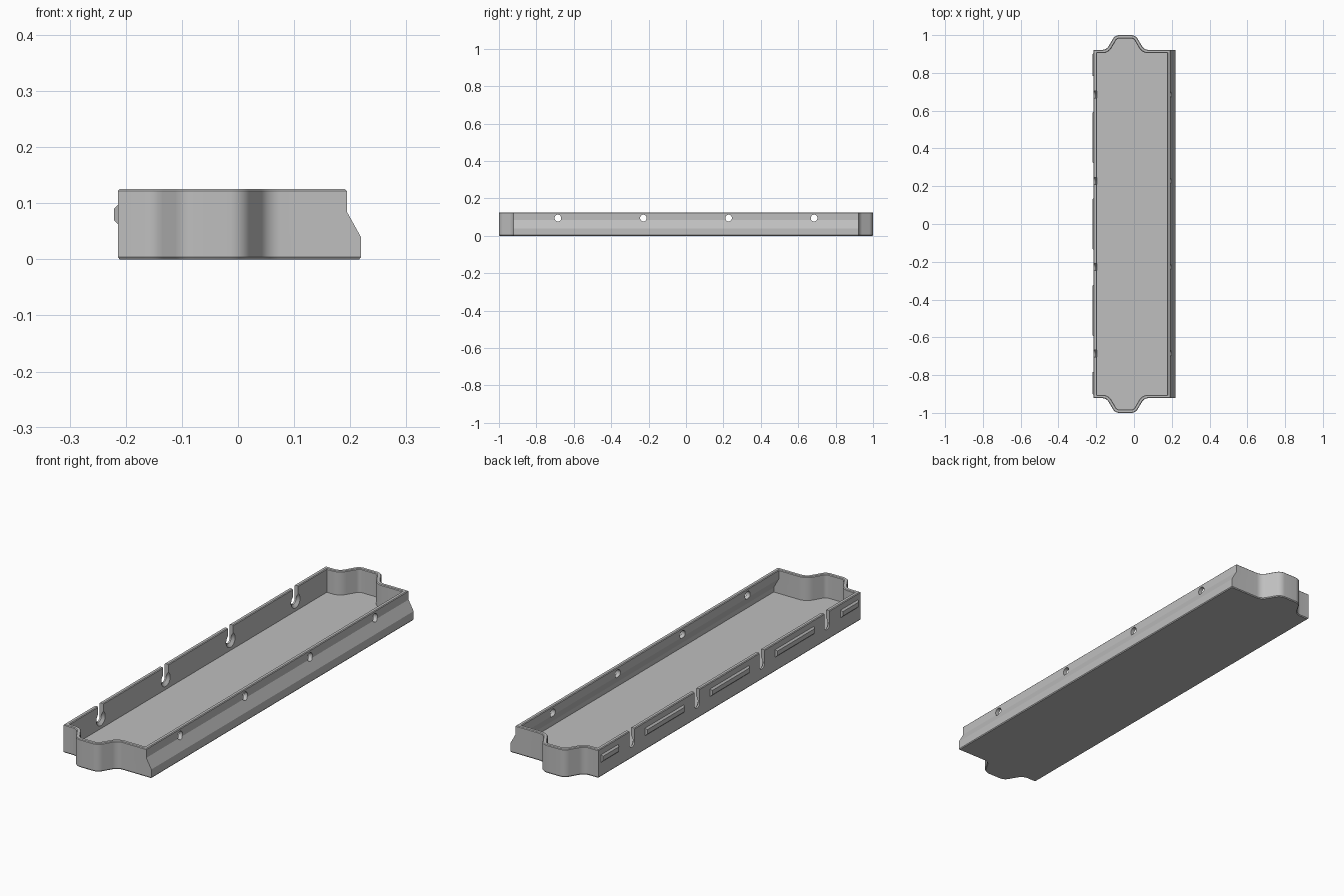
import bpy, bmesh, math
from mathutils import Vector, Matrix

cube = bpy.data.objects.get("Cube")
if cube:
    bpy.data.objects.remove(cube, do_unlink=True)

gray = bpy.data.materials.new("plain gray")
gray.use_nodes = True
COLOR = (0.52, 0.52, 0.52, 1)
gray.diffuse_color = COLOR
gray.node_tree.nodes["Principled BSDF"].inputs["Base Color"].default_value = COLOR

WALL, LEFT, END = 0.018, -0.214, 0.922
BUMP_X, FILLET = -0.046, 0.04
HOLE_YS = [-0.685, -0.228, 0.228, 0.685]
HOLE_R = 0.018


def make_object(name, bm):
    bmesh.ops.recalc_face_normals(bm, faces=bm.faces)
    mesh = bpy.data.meshes.new(name)
    bm.to_mesh(mesh)
    bm.free()
    mesh.materials.append(gray)
    obj = bpy.data.objects.new(name, mesh)
    bpy.context.collection.objects.link(obj)
    return obj


def plan(inset, right):
    """Counter-clockwise tray outline, moved inward, with rounded end bumps."""
    half = [(LEFT, 0), (BUMP_X - 0.1, FILLET), (BUMP_X - 0.054, FILLET),
            (BUMP_X + 0.054, FILLET), (BUMP_X + 0.1, FILLET), (right, 0)]
    ys = [END, END, 1.0, 1.0, END, END]
    corners = [(Vector((x, -y)), r) for (x, r), y in zip(half, ys)]
    corners += [(Vector((x, y)), r) for (x, r), y in zip(half[::-1], ys)]
    points = []
    for i, (p, r) in enumerate(corners):
        a = (p - corners[i - 1][0]).normalized()
        b = (corners[(i + 1) % len(corners)][0] - p).normalized()
        turn = math.atan2(a.cross(b), a.dot(b))
        side = 1 if turn > 0 else -1
        na, nb = Vector((-a.y, a.x)), Vector((-b.y, b.x))
        miter = (na + nb) / (1 + na.dot(nb))
        if r == 0:
            points.append(p + miter * inset)
            continue
        # Concentric arc round the corner
        center = p + miter * r * side
        radius = r - inset * side
        for k in range(9):
            n = Matrix.Rotation(turn * k / 8, 2) @ na
            points.append(center - n * radius * side)
    return points


def tray():
    """Outer skin up, over the rim, and down the inside to the floor."""
    low, top = 0.219, 0.194
    levels = [(0.003, 0, low), (0, 0.004, low), (0, 0.04, low), (0, 0.085, top),
              (0, 0.122, top), (0.003, 0.125, top), (WALL - 0.003, 0.125, top),
              (WALL, 0.122, top), (WALL, 0.085, top), (WALL, 0.04, low), (WALL, 0.02, low)]
    bm = bmesh.new()
    rings = [[bm.verts.new((p.x, p.y, z)) for p in plan(inset, right)]
             for inset, z, right in levels]
    for lower, upper in zip(rings, rings[1:]):
        for i in range(len(lower)):
            j = (i + 1) % len(lower)
            bm.faces.new((lower[i], lower[j], upper[j], upper[i]))
    bm.faces.new(rings[0][::-1])
    bm.faces.new(rings[-1])
    return make_object("tray", bm)


def prism_x(name, outline_a, outline_b, x0, x1):
    """Solid between two matching (y, z) outlines."""
    bm = bmesh.new()
    a = [bm.verts.new((x0, y, z)) for y, z in outline_a]
    b = [bm.verts.new((x1, y, z)) for y, z in outline_b]
    bm.faces.new(a)
    bm.faces.new(b[::-1])
    for i in range(len(a)):
        j = (i + 1) % len(a)
        bm.faces.new((a[i], a[j], b[j], b[i]))
    return make_object(name, bm)


def circle(y, z, r, n=24):
    return [(y + r * math.cos(math.tau * i / n), z + r * math.sin(math.tau * i / n))
            for i in range(n)]


def u_shape(y, z, r, n=12):
    arc = [(y - r * math.cos(math.pi * i / n), z - r * math.sin(math.pi * i / n))
           for i in range(n + 1)]
    return arc + [(y + r, 0.2), (y - r, 0.2)]


def cut(target, cutter):
    cutter.hide_render = True
    mod = target.modifiers.new("cut", 'BOOLEAN')
    mod.operation, mod.solver, mod.object = 'DIFFERENCE', 'EXACT', cutter
    bpy.context.view_layer.objects.active = target
    bpy.ops.object.modifier_apply(modifier=mod.name)
    bpy.data.objects.remove(cutter, do_unlink=True)


body = tray()
for y in HOLE_YS:
    # Round hole in the sloped wall
    hole = circle(y, 0.095, HOLE_R)
    cut(body, prism_x("hole_cutter", hole, hole, 0.1, 0.3))
    # Open slot in the straight wall, countersunk on the inside
    slot = u_shape(y, 0.065, HOLE_R)
    cut(body, prism_x("slot_cutter", slot, slot, -0.3, -0.1))
    cut(body, prism_x("recess_cutter", circle(y, 0.065, 0.015), circle(y, 0.065, 0.038),
                      LEFT + 0.005, LEFT + WALL + 0.005))


def rect(y0, y1, z0, z1):
    return [(y0, z0), (y1, z0), (y1, z1), (y0, z1)]


# Bevelled snap ribs on the outside of the slotted wall
for i, (y0, y1) in enumerate([(-0.905, -0.78), (-0.595, -0.32), (-0.138, 0.138),
                              (0.32, 0.595), (0.78, 0.905)]):
    prism_x(f"snap_rib_{i + 1}", rect(y0, y1, 0.062, 0.098),
            rect(y0 + 0.007, y1 - 0.007, 0.07, 0.09), LEFT + 0.001, LEFT - 0.007)

bpy.ops.object.select_all(action='DESELECT')
body.select_set(True)
bpy.context.view_layer.objects.active = body
bpy.ops.object.shade_smooth_by_angle(angle=math.radians(25))
